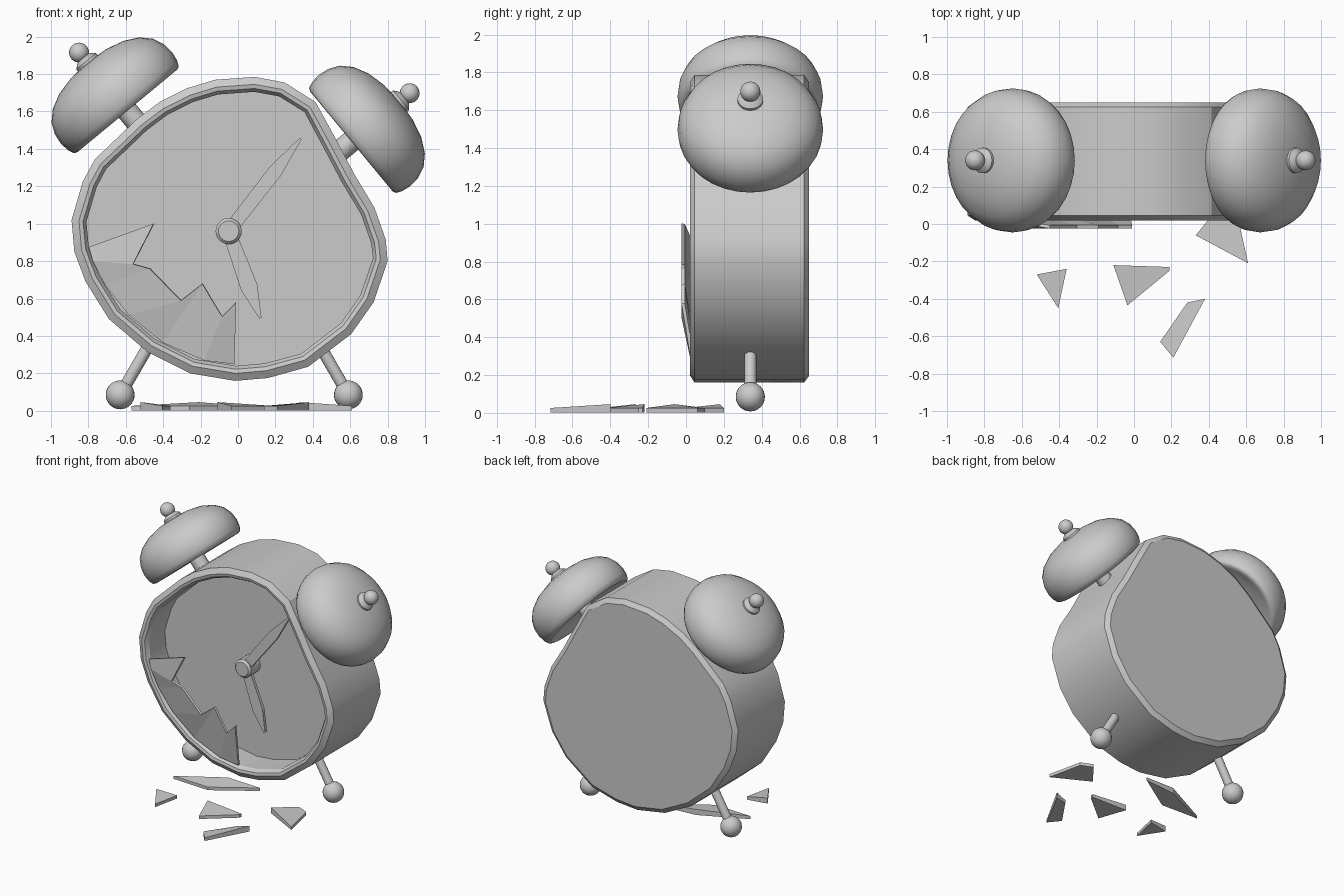
import bpy, bmesh, math
from mathutils import Vector, Matrix

if "Cube" in bpy.data.objects:
    bpy.data.objects.remove(bpy.data.objects["Cube"])

grey = bpy.data.materials.new("plain grey")
grey.use_nodes = True
grey.diffuse_color = (0.6, 0.6, 0.6, 1)
grey.node_tree.nodes["Principled BSDF"].inputs["Base Color"].default_value = (0.6, 0.6, 0.6, 1)

MID_Y = 0.34
DIAL_Y = 0.25


def finish(bm, name, angle=35):
    bmesh.ops.recalc_face_normals(bm, faces=bm.faces)
    mesh = bpy.data.meshes.new(name)
    bm.to_mesh(mesh)
    bm.free()
    ob = bpy.data.objects.new(name, mesh)
    bpy.context.collection.objects.link(ob)
    mesh.materials.append(grey)
    bpy.ops.object.select_all(action="DESELECT")
    ob.select_set(True)
    bpy.context.view_layer.objects.active = ob
    if angle:
        bpy.ops.object.shade_smooth_by_angle(angle=math.radians(angle))
    return ob


def skin(bm, rings):
    """Join equal rings of points into a closed skin with capped ends."""
    rows = [[bm.verts.new(p) for p in ring] for ring in rings]
    n = len(rows[0])
    for a, b in zip(rows, rows[1:]):
        for i in range(n):
            j = (i + 1) % n
            bm.faces.new((a[i], a[j], b[j], b[i]))
    bm.faces.new(rows[0])
    bm.faces.new(rows[-1])


def lathe(name, profile, base, axis, sides=32, angle=35):
    """Turn (radius, height) pairs around an axis starting at base."""
    bm = bmesh.new()
    skin(bm, [[(r * math.cos(t), r * math.sin(t), h)
               for t in (math.tau * i / sides for i in range(sides))]
              for r, h in profile])
    bmesh.ops.remove_doubles(bm, verts=bm.verts, dist=0.0005)
    turn = Vector(axis).to_track_quat("Z", "Y").to_matrix().to_4x4()
    bm.transform(Matrix.Translation(base) @ turn)
    return finish(bm, name, angle)


def rod(name, start, end, radius, sides=16):
    d = Vector(end) - Vector(start)
    return lathe(name, [(radius, 0), (radius, d.length)], start, d, sides)


def ball(name, centre, radius):
    bm = bmesh.new()
    bmesh.ops.create_uvsphere(bm, u_segments=24, v_segments=16, radius=radius,
                              matrix=Matrix.Translation(centre))
    return finish(bm, name)


def inset(points, amount):
    """Move a counterclockwise outline inwards."""
    out = []
    for i, p in enumerate(points):
        t = Vector(points[(i + 1) % len(points)]) - Vector(points[i - 1])
        t.normalize()
        out.append((p[0] - t.y * amount, p[1] + t.x * amount))
    return out


# Case: rounded triangular outline with chamfered rims and a sunken dial
outline = [(.09, 1.785), (-.12, 1.77), (-.27, 1.725), (-.42, 1.65), (-.54, 1.56),
           (-.765, 1.345), (-.83, 1.225), (-.89, 1.02), (-.875, .85), (-.815, .69),
           (-.69, .49), (-.485, .315), (-.255, .2), (-.015, .16), (.16, .175),
           (.375, .235), (.605, .41), (.725, .58), (.80, .80), (.79, .915),
           (.73, 1.085), (.625, 1.26), (.525, 1.45), (.415, 1.65), (.25, 1.755)]
bm = bmesh.new()
section = [(.035, .65), (0, .625), (0, .045), (.04, .02), (.062, .025), (.08, .055), (.08, DIAL_Y)]
skin(bm, [[(x, y, z) for x, z in inset(outline, k)] for k, y in section])
finish(bm, "case", 28)

# Bells with shallow dished undersides, stem, collar and knob
bell = [(0, .055), (.16, .05), (.25, .035), (.31, .015), (.345, 0), (.364, .008),
        (.378, .04), (.385, .09), (.378, .15), (.352, .21), (.30, .262),
        (.22, .303), (.12, .327), (0, .335)]
for side, x, z, axis in (("right", -.592, 1.603, (-.637, 0, .77)),
                         ("left", .606, 1.44, (.77, 0, .637))):
    base, d = Vector((x, MID_Y, z)), Vector(axis)
    lathe(side + "_bell", bell, base, d, angle=60)
    rod(side + "_bell_stem", base - d * .25, base + d * .2, .058)
    lathe(side + "_bell_collar", [(.068, .31), (.068, .345), (.05, .36), (.035, .37)], base, d, 20)
    ball(side + "_bell_knob", base + d * .405, .053)

# Feet
for side, x, top in (("right", -.63, -.43), ("left", .59, .39)):
    foot = (x, MID_Y, .085)
    rod(side + "_leg", foot, (top, MID_Y, .43), .032)
    ball(side + "_foot", foot, .077)

# Hub and hands
hub = Vector((-.05, DIAL_Y, .96))
lathe("hub", [(.07, 0), (.07, .115), (.055, .13)], hub, (0, -1, 0), 20)
for name, tip, wide, y in (("minute_hand", (.335, 1.455), .038, .17),
                           ("hour_hand", (.12, .495), .046, .18)):
    d = Vector((tip[0] - hub.x, tip[1] - hub.z))
    n = Vector((-d.y, d.x)).normalized()
    start = Vector((hub.x, hub.z))
    shape = [start + n * .035, start + d * .65 + n * wide, start + d + n * .006,
             start + d - n * .006, start + d * .65 - n * wide, start - n * .035]
    bm = bmesh.new()
    skin(bm, [[(p.x, depth, p.y) for p in shape] for depth in (y, y - .025)])
    finish(bm, name, 0)

# Remaining glass: jagged edge bulges forwards, rim edge sits in the case
jag = [(-.45, 1.0), (-.56, .785), (-.47, .76), (-.305, .59), (-.19, .68),
       (-.085, .505), (-.01, .58)]
rim = [(-.795, .875), (-.775, .80), (-.71, .675), (-.585, .515), (-.40, .365),
       (-.18, .27), (-.02, .25)]
bm = bmesh.new()
front = [bm.verts.new((x, -.015, z)) for x, z in jag]
back = [bm.verts.new((x, .04, z)) for x, z in rim]
for i in range(len(jag) - 1):
    bm.faces.new((front[i], front[i + 1], back[i + 1], back[i]))
glass = finish(bm, "broken_glass", 0)
thick = glass.modifiers.new("thickness", "SOLIDIFY")
thick.thickness = .018
thick.offset = 0

# Fallen shards: flat wedges whose first corner stands highest
shards = [[(.33, -.06), (.61, -.21), (.55, .06), (.46, .10)],
          [(-.52, -.27), (-.405, -.45), (-.36, -.24)],
          [(-.11, -.22), (-.035, -.435), (.19, -.25), (.19, -.23)],
          [(.38, -.40), (.285, -.42), (.14, -.63), (.21, -.715)],
          [(-.21, .18), (-.57, .015), (-.26, 0), (.05, .2)]]
for k, shape in enumerate(shards):
    bm = bmesh.new()
    top = [(x, y, .026 if i else .046) for i, (x, y) in enumerate(shape)]
    skin(bm, [[(x, y, .002) for x, y in shape], top])
    finish(bm, "shard_%d" % (k + 1), 0)
